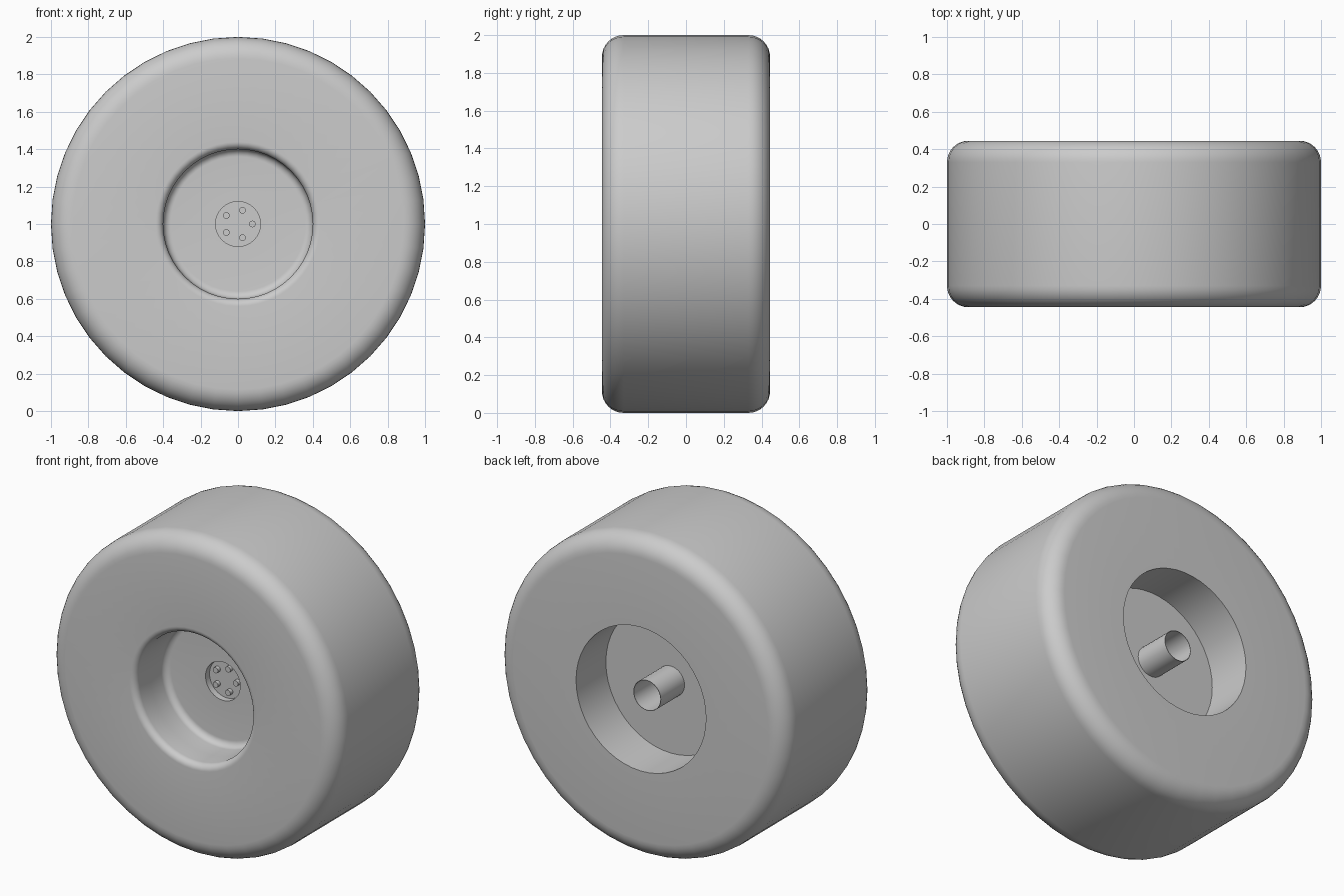
import bpy
import bmesh
from math import sin, cos, pi, tau, radians

cube = bpy.data.objects.get("Cube")
if cube:
    bpy.data.objects.remove(cube, do_unlink=True)

grey = bpy.data.materials.new("plain_grey")
grey.use_nodes = True
colour = (0.6, 0.6, 0.6, 1)
grey.diffuse_color = colour
grey.node_tree.nodes["Principled BSDF"].inputs["Base Color"].default_value = colour


def arc(r, y, radius, start, end, steps=8):
    """Rounded corner of a profile, as (radius, depth) points."""
    angles = [radians(start + (end - start) * i / steps) for i in range(steps + 1)]
    return [(r + radius * cos(a), y + radius * sin(a)) for a in angles]


def lathe(name, profile, sides, centre=(0, 1)):
    """Turn a (radius, y) profile around an axis parallel to y."""
    bm = bmesh.new()
    cx, cz = centre
    rings = []
    for r, y in profile:
        rings.append([bm.verts.new((cx + r * cos(tau * j / sides), y,
                                    cz + r * sin(tau * j / sides)))
                      for j in range(sides)])
    for a, b in zip(rings, rings[1:]):
        for j in range(sides):
            k = (j + 1) % sides
            bm.faces.new((a[j], b[j], b[k], a[k]))
    bmesh.ops.remove_doubles(bm, verts=bm.verts, dist=1e-5)
    mesh = bpy.data.meshes.new(name)
    bm.to_mesh(mesh)
    bm.free()
    mesh.materials.append(grey)
    obj = bpy.data.objects.new(name, mesh)
    bpy.context.collection.objects.link(obj)
    bpy.ops.object.select_all(action='DESELECT')
    obj.select_set(True)
    bpy.context.view_layer.objects.active = obj
    bpy.ops.object.shade_smooth_by_angle(angle=radians(30))
    return obj


half = 0.445        # half the tyre width
floor = 0.15        # depth position of the wheel disc faces
recess = -0.11      # bottom of the round bolt recess
bevel = 0.115       # shoulder rounding

# Tyre: rounded front mouth, shoulders, tread and a sharp rear opening
tyre = [(0.40, -0.3)]
tyre += arc(0.44, -half + 0.04, 0.04, 180, 270)
tyre += arc(1 - bevel, -half + bevel, bevel, 270, 360)
tyre += arc(1 - bevel, half - bevel, bevel, 0, 90)
tyre += [(0.45, half), (0.45, floor)]
lathe("tyre", tyre, 48)

# Front wheel disc: dished floor with a sunken bolt circle
disc = [(0, recess), (0.12, recess), (0.12, -floor)]
disc += arc(0.36, -floor - 0.04, 0.04, 90, 0)
disc += [(0.40, -0.3)]
lathe("wheel_disc", disc, 48)

# Rear wheel disc and hollow axle
lathe("rear_disc", [(0.45, floor), (0.09, floor)], 48)
lathe("axle_tube", [(0.095, floor), (0.095, 0.385), (0.092, 0.385),
                    (0.092, 0), (0, 0)], 32)

# Five wheel bolts
for i in range(5):
    a = tau * i / 5
    lathe(f"wheel_bolt_{i + 1}",
          [(0, recess - 0.025), (0.018, recess - 0.025), (0.018, recess)],
          16, (0.077 * cos(a), 1 + 0.077 * sin(a)))
